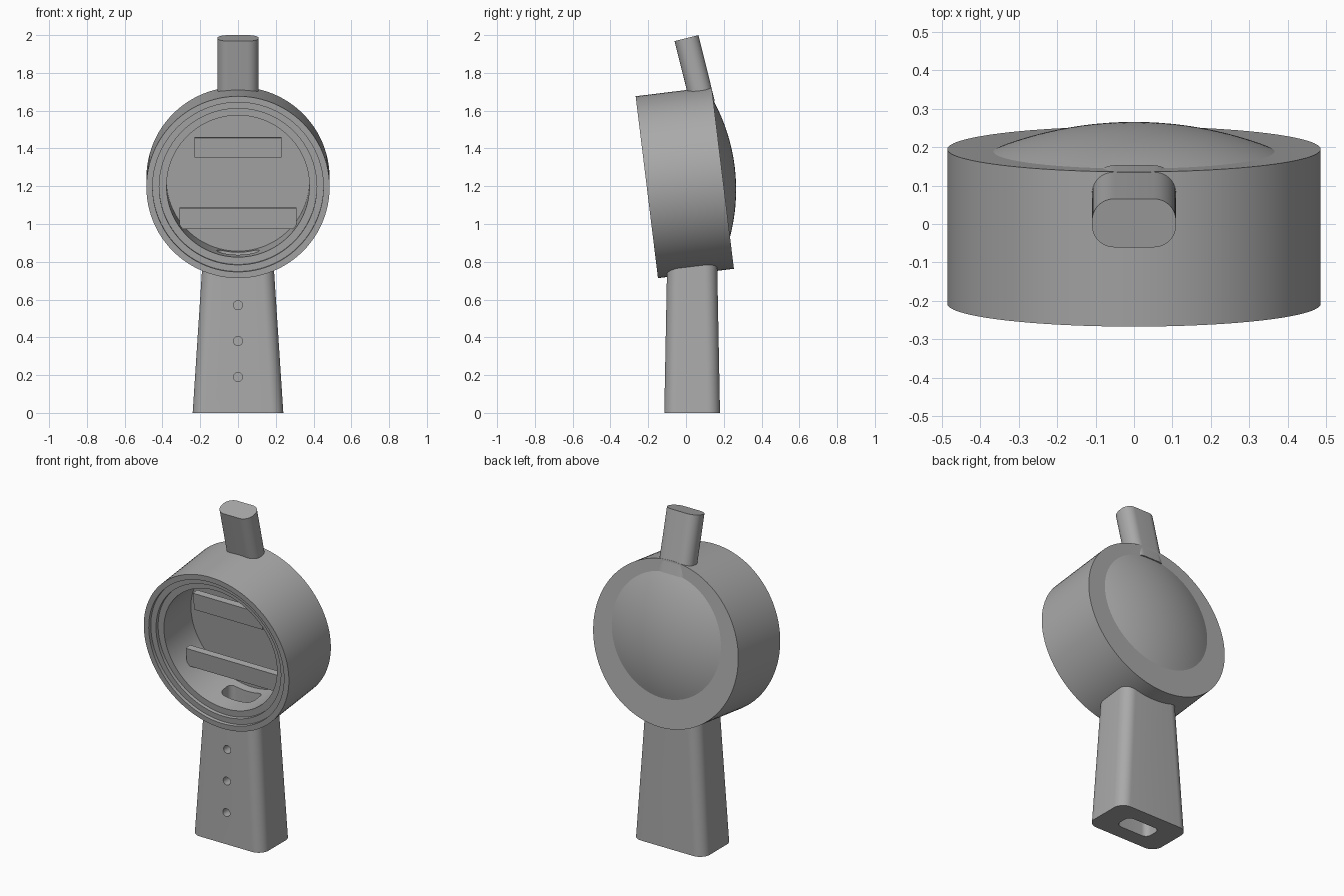
import bpy, bmesh
from math import sin, cos, pi, radians, sqrt, asin
from mathutils import Matrix, Vector

cube = bpy.data.objects.get("Cube")
if cube:
    bpy.data.objects.remove(cube, do_unlink=True)

grey = bpy.data.materials.new("mid_grey")
grey.use_nodes = True
COLOUR = (0.4, 0.4, 0.4, 1)
grey.diffuse_color = COLOUR
grey.node_tree.nodes["Principled BSDF"].inputs["Base Color"].default_value = COLOUR

# Tilted frame of the head: y runs from front to back, z runs up the face
HEAD = Matrix.Translation((0, -0.2075, 1.195)) @ Matrix.Rotation(radians(7), 4, 'X')


def finish(name, bm, matrix=Matrix()):
    bmesh.ops.remove_doubles(bm, verts=bm.verts, dist=1e-5)
    bmesh.ops.recalc_face_normals(bm, faces=bm.faces)
    bm.transform(matrix)
    mesh = bpy.data.meshes.new(name)
    bm.to_mesh(mesh)
    bm.free()
    mesh.materials.append(grey)
    obj = bpy.data.objects.new(name, mesh)
    bpy.context.collection.objects.link(obj)
    return obj


def lathe(name, profile, matrix, steps=96):
    """Turn (radius, depth) points round the local y axis."""
    bm = bmesh.new()
    verts = [bm.verts.new((r, d, 0)) for r, d in profile]
    edges = [bm.edges.new(pair) for pair in zip(verts, verts[1:])]
    bmesh.ops.spin(bm, geom=verts + edges, cent=(0, 0, 0), axis=(0, 1, 0),
                   angle=2 * pi, steps=steps)
    return finish(name, bm, matrix)


def rounded_prism(name, bottom, top, matrix=Matrix(), seg=10):
    """Join two rounded rectangles given as (half x, half y, radius, z)."""
    bm = bmesh.new()
    loops = []
    for hx, hy, r, z in (bottom, top):
        loop = []
        for k, (sx, sy) in enumerate(((1, 1), (-1, 1), (-1, -1), (1, -1))):
            for i in range(seg + 1):
                a = (k + i / seg) * pi / 2
                loop.append(bm.verts.new((sx * (hx - r) + r * cos(a),
                                          sy * (hy - r) + r * sin(a), z)))
        loops.append(loop)
    low, high = loops
    n = len(low)
    for i in range(n):
        j = (i + 1) % n
        bm.faces.new((low[i], low[j], high[j], high[i]))
    bm.faces.new(low[::-1])
    bm.faces.new(high)
    return finish(name, bm, matrix)


def box(name, size, matrix):
    bm = bmesh.new()
    bmesh.ops.create_cube(bm, size=1, matrix=Matrix.Diagonal((*size, 1)))
    return finish(name, bm, matrix)


def cut(target, cutter):
    mod = target.modifiers.new("cut", 'BOOLEAN')
    mod.operation = 'DIFFERENCE'
    mod.solver = 'EXACT'
    mod.object = cutter
    bpy.context.view_layer.update()
    bpy.context.view_layer.objects.active = target
    bpy.ops.object.modifier_apply(modifier=mod.name)


# Drum-shaped head with stepped rim and open cavity
head = lathe("head_drum", [
    (0, 0.30), (0.378, 0.30), (0.378, 0.04), (0.417, 0.04), (0.417, 0.02),
    (0.452, 0.02), (0.452, 0), (0.485, 0), (0.485, 0.405), (0, 0.405)], HEAD)

# Shallow dome on the back of the head, set a little above centre
DOME_R, DOME_H = 0.365, 0.07
sphere_r = (DOME_R ** 2 + DOME_H ** 2) / (2 * DOME_H)
half_angle = asin(DOME_R / sphere_r)
arc = [(sphere_r * sin(half_angle * i / 14),
        sphere_r * cos(half_angle * i / 14) - sphere_r + DOME_H) for i in range(15)]
dome = lathe("back_dome", arc + [(DOME_R, -0.02), (0, -0.02)],
             HEAD @ Matrix.Translation((0, 0.405, 0.05)))

# Cross bars inside the cavity
box("upper_bar", (0.46, 0.04, 0.105), HEAD @ Matrix.Translation((0, 0.155, 0.194)))
box("lower_bar", (0.62, 0.04, 0.11), HEAD @ Matrix.Translation((0, 0.155, -0.184)))

# Tapered handle
HANDLE = Matrix.Translation((0, 0.0325, 0))
handle = rounded_prism("handle", (0.24, 0.1475, 0.065, 0),
                       (0.187, 0.132, 0.065, 0.81), HANDLE)

# Channel running up the handle into the cavity
channel = rounded_prism("channel_cutter", (0.11, 0.055, 0.035, -0.1),
                        (0.11, 0.055, 0.035, 0.95), HANDLE)
cut(handle, channel)
cut(head, channel)
cutters = [channel]

# Three small holes through the handle front
for z in (0.19, 0.38, 0.57):
    bm = bmesh.new()
    bmesh.ops.create_cone(bm, cap_ends=True, segments=24, radius1=0.024,
                          radius2=0.024, depth=0.2)
    hole = finish("hole_cutter", bm,
                  Matrix.Translation((0, -0.08, z)) @ Matrix.Rotation(pi / 2, 4, 'X'))
    cut(handle, hole)
    cutters.append(hole)
for cutter in cutters:
    bpy.data.objects.remove(cutter, do_unlink=True)

# Leaning post on top
post = rounded_prism("top_post", (0.109, 0.065, 0.058, -0.36), (0.109, 0.065, 0.058, 0),
                     Matrix.Translation((0, 0.0025, 1.984)) @ Matrix.Rotation(radians(14), 4, 'X'))

# Smooth the curved parts, keeping edges sharp
bpy.ops.object.select_all(action='DESELECT')
for obj in (head, dome, handle, post):
    obj.select_set(True)
bpy.context.view_layer.objects.active = head
bpy.ops.object.shade_smooth_by_angle(angle=radians(30))
